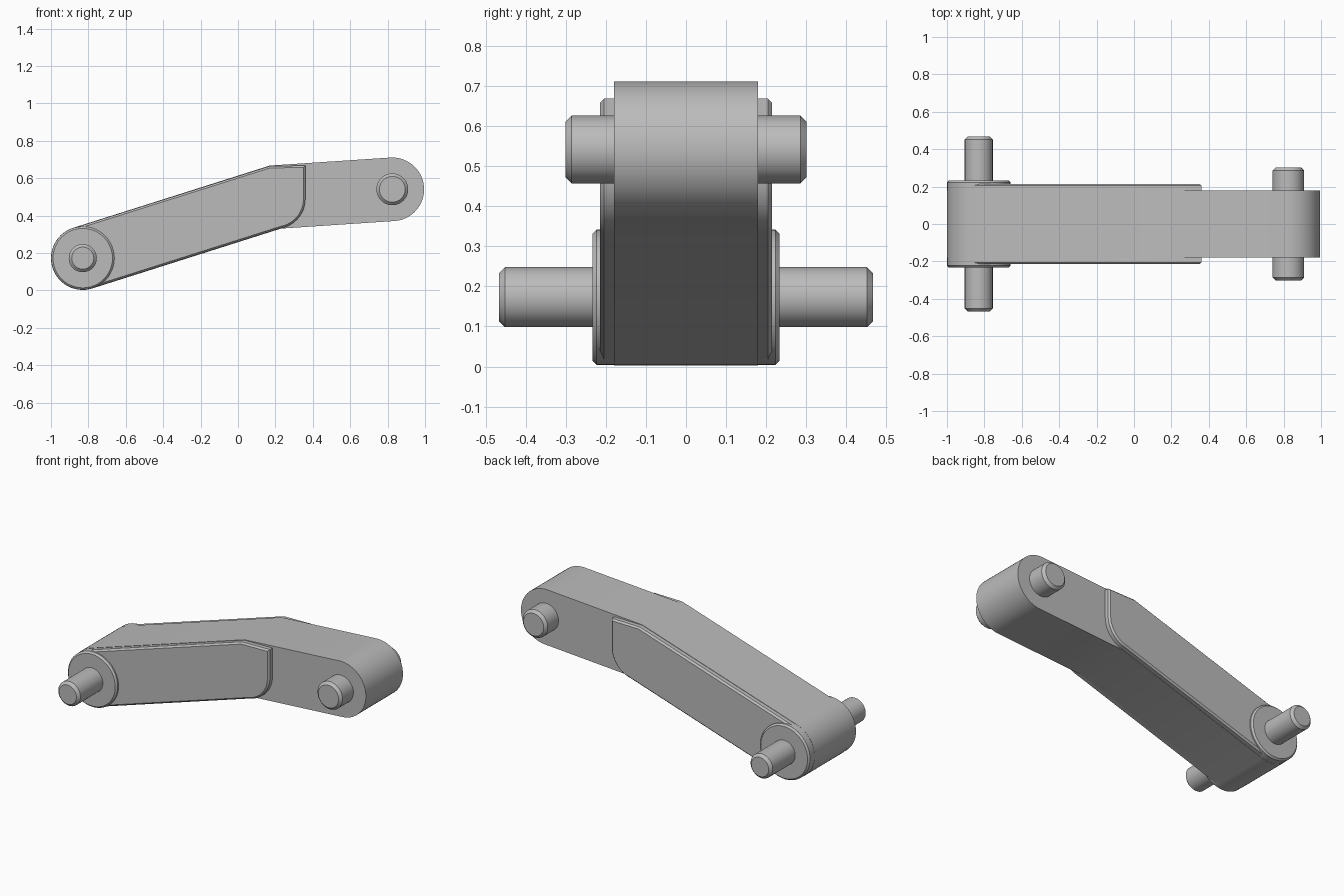
import bpy, bmesh
from math import cos, sin, radians

cube = bpy.data.objects.get("Cube")
if cube:
    bpy.data.objects.remove(cube, do_unlink=True)

grey = bpy.data.materials.new("steel_grey")
grey.use_nodes = True
grey.diffuse_color = (0.5, 0.5, 0.5, 1)
grey.node_tree.nodes["Principled BSDF"].inputs["Base Color"].default_value = (0.5, 0.5, 0.5, 1)

LOW = (-0.83, 0.173)    # lower pivot centre (x, z)
HIGH = (0.825, 0.541)   # upper pivot centre


def arc(centre, radius, start, end, steps=28):
    angles = [radians(start + (end - start) * i / steps) for i in range(steps + 1)]
    return [(centre[0] + radius * cos(a), centre[1] + radius * sin(a)) for a in angles]


def slab(name, outline, half_width, chamfer=0):
    """Extrude an x-z outline symmetrically along y, chamfering both rims."""
    bm = bmesh.new()
    face = bm.faces.new([bm.verts.new((x, -half_width, z)) for x, z in outline])
    sweep = bmesh.ops.extrude_face_region(bm, geom=[face])
    moved = [v for v in sweep["geom"] if isinstance(v, bmesh.types.BMVert)]
    bmesh.ops.translate(bm, verts=moved, vec=(0, 2 * half_width, 0))
    bmesh.ops.recalc_face_normals(bm, faces=bm.faces)
    if chamfer:
        rims = [e for e in bm.edges if abs(e.verts[0].co.y - e.verts[1].co.y) < 1e-6]
        bmesh.ops.bevel(bm, geom=rims, offset=chamfer, segments=1,
                        affect='EDGES', clamp_overlap=True)
    mesh = bpy.data.meshes.new(name)
    bm.to_mesh(mesh)
    bm.free()
    mesh.materials.append(grey)
    obj = bpy.data.objects.new(name, mesh)
    bpy.context.collection.objects.link(obj)
    bpy.ops.object.select_all(action='DESELECT')
    obj.select_set(True)
    bpy.context.view_layer.objects.active = obj
    bpy.ops.object.shade_smooth_by_angle(angle=radians(30))
    return obj


def disc(name, centre, radius, half_width, chamfer):
    return slab(name, arc(centre, radius, 0, 360, 48)[:-1], half_width, chamfer)


# Bent core running between both pivots
core = arc(LOW, 0.17, 107.4, 287.4) + [(0.23, 0.331)]
core += arc(HIGH, 0.17, -86, 93.5) + [(0.17, 0.668)]
slab("arm_core", core, 0.18)

# Wider sleeve over the lower section, with a rounded end
sleeve = arc(LOW, 0.168, 107.4, 287.4) + [(0.23, 0.333)]
sleeve += arc((0.20, 0.49), 0.16, -72, 0, 10) + [(0.36, 0.668), (0.17, 0.665)]
slab("arm_sleeve", sleeve, 0.215, 0.01)

# Hub and the two cross pins
disc("lower_hub", LOW, 0.169, 0.233, 0.01)
disc("lower_pin", LOW, 0.075, 0.467, 0.016)
disc("upper_pin", HIGH, 0.085, 0.301, 0.016)
